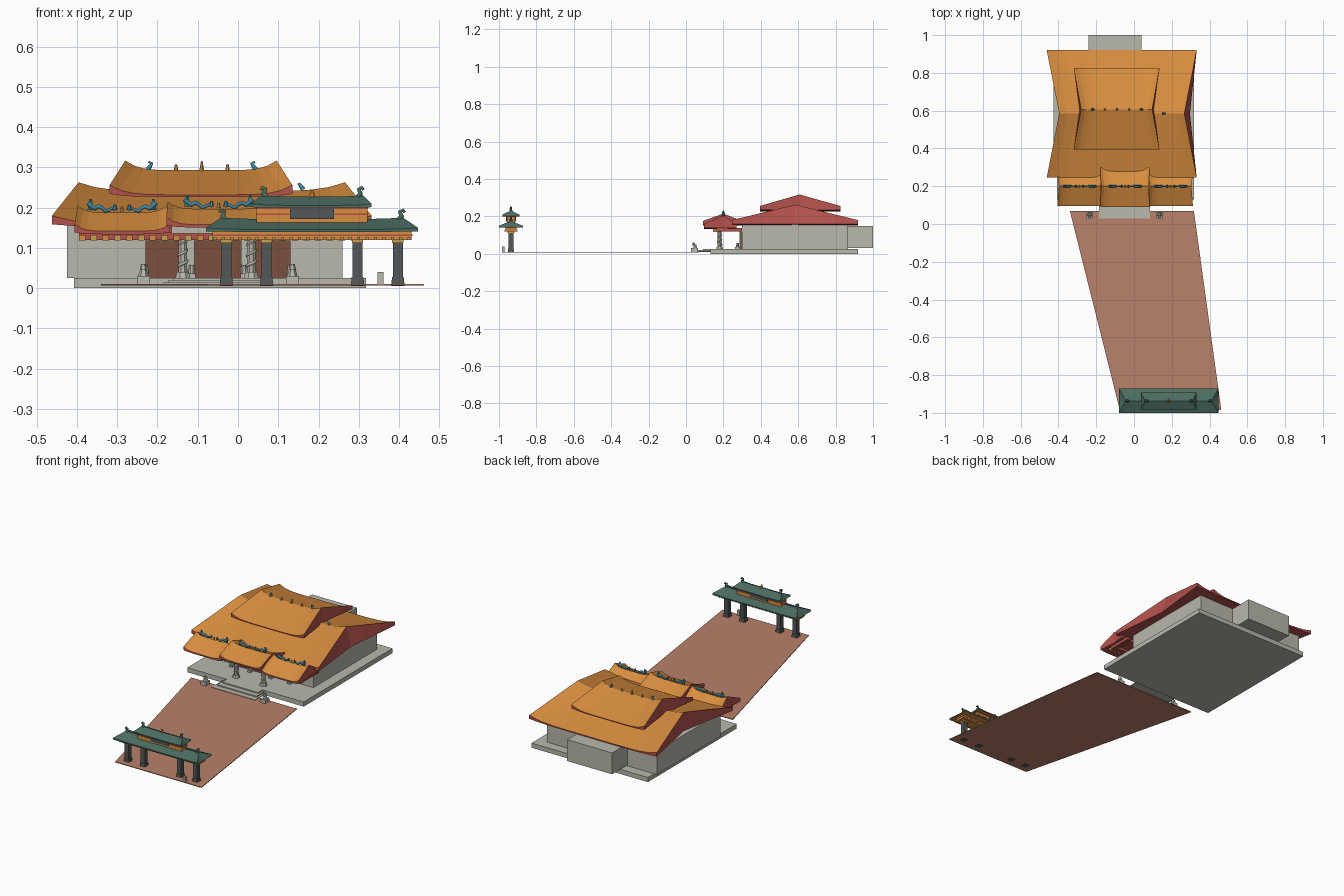
import bpy, bmesh, math
from mathutils import Matrix

if "Cube" in bpy.data.objects:
    bpy.data.objects.remove(bpy.data.objects["Cube"], do_unlink=True)


def material(name, r, g, b):
    m = bpy.data.materials.new(name)
    m.use_nodes = True
    m.diffuse_color = (r, g, b, 1)
    m.node_tree.nodes["Principled BSDF"].inputs["Base Color"].default_value = (r, g, b, 1)
    return m


ORANGE = material("orange tile", .69, .27, .05)
RED = material("red timber", .46, .085, .075)
STONE = material("pale stone", .48, .48, .42)
PAVING = material("brown paving", .49, .22, .145)
DOOR = material("door brown", .2, .08, .05)
GREEN = material("green tile", .07, .15, .12)
DARK = material("dark stone", .085, .095, .095)
BLUE = material("glazed blue", .05, .24, .36)
YELLOW = material("gold", .6, .36, .08)


def finish(name, bm, *mats):
    me = bpy.data.meshes.new(name)
    bmesh.ops.recalc_face_normals(bm, faces=bm.faces)
    bm.to_mesh(me)
    bm.free()
    for m in mats:
        me.materials.append(m)
    ob = bpy.data.objects.new(name, me)
    bpy.context.collection.objects.link(ob)


def box(name, mat, x0, x1, y0, y1, z0, z1):
    bm = bmesh.new()
    size = Matrix.Diagonal((x1 - x0, y1 - y0, z1 - z0, 1))
    mid = Matrix.Translation(((x0 + x1) / 2, (y0 + y1) / 2, (z0 + z1) / 2))
    bmesh.ops.create_cube(bm, size=1, matrix=mid @ size)
    finish(name, bm, mat)


def cone(name, mat, x, y, z0, z1, r0, r1, sides=8):
    bm = bmesh.new()
    bmesh.ops.create_cone(bm, cap_ends=True, segments=sides, radius1=r0, radius2=r1, depth=z1 - z0,
                          matrix=Matrix.Translation((x, y, (z0 + z1) / 2)) @ Matrix.Rotation(math.pi / sides, 4, 'Z'))
    finish(name, bm, mat)


def tube(name, mat, points, radius):
    """Tapering tube through the points, turned into a mesh."""
    cu = bpy.data.curves.new(name, 'CURVE')
    cu.dimensions = '3D'
    cu.bevel_depth, cu.bevel_resolution, cu.use_fill_caps = radius, 1, True
    sp = cu.splines.new('POLY')
    sp.points.add(len(points) - 1)
    for i, p in enumerate(points):
        sp.points[i].co = (*p, 1)
        sp.points[i].radius = 1.15 - .6 * i / (len(points) - 1)
    tmp = bpy.data.objects.new(name + "_path", cu)
    bpy.context.collection.objects.link(tmp)
    dg = bpy.context.evaluated_depsgraph_get()
    me = bpy.data.meshes.new_from_object(tmp.evaluated_get(dg))
    bpy.data.objects.remove(tmp, do_unlink=True)
    me.materials.clear()
    me.materials.append(mat)
    bpy.context.collection.objects.link(bpy.data.objects.new(name, me))


def roof(name, cx, w_eave, w_ridge, ys, z_eave, z_ridge, z_base, lift,
         mats=(ORANGE, RED), hip=False, flare=(0, 0)):
    """Swept roof: tiles on top, timber on the ends, eave edges and beneath; ys = front, ridge, back.
    flare pushes the foot of the gable out at each end."""
    bm = bmesh.new()
    n, steps = 16, 3
    top, low = [], []
    for j in range(-steps, steps + 1):
        t = abs(j) / steps
        y = ys[1] + ((ys[0] if j < 0 else ys[2]) - ys[1]) * t
        w = w_ridge + (w_eave - w_ridge) * t
        a, b = [], []
        for i in range(n + 1):
            u = 2 * i / n - 1
            wl = w_eave if hip else w + flare[u > 0] * (1 - t)
            sweep = lift * abs(u) ** 6
            a.append(bm.verts.new((cx + u * w, y, z_ridge + (z_eave - z_ridge) * t + sweep)))
            b.append(bm.verts.new((cx + u * wl, y, z_base + sweep * .3)))
        top.append(a)
        low.append(b)
    side = 0 if hip else 1
    for j in range(2 * steps):
        for i in range(n):
            bm.faces.new((top[j][i], top[j][i + 1], top[j + 1][i + 1], top[j + 1][i]))
            f = bm.faces.new((low[j][i], low[j + 1][i], low[j + 1][i + 1], low[j][i + 1]))
            f.material_index = 1
        for i in (0, n):
            f = bm.faces.new((top[j][i], top[j + 1][i], low[j + 1][i], low[j][i]))
            f.material_index = side
    for j in (0, -1):
        for i in range(n):
            f = bm.faces.new((top[j][i], top[j][i + 1], low[j][i + 1], low[j][i]))
            f.material_index = side
    finish(name, bm, *mats)


# Ground and platform
bm = bmesh.new()
corners = ((-.075, -.985), (.462, -.985), (.317, .07), (-.34, .07))
slab = bm.faces.new([bm.verts.new((x, y, .007)) for x, y in corners])
raised = bmesh.ops.extrude_face_region(bm, geom=[slab])["geom"]
bmesh.ops.translate(bm, vec=(0, 0, .004), verts=[v for v in raised if isinstance(v, bmesh.types.BMVert)])
finish("plaza", bm, PAVING)
box("platform", STONE, -.407, .318, .13, .92, 0, .026)
for k in range(3):
    box("step", STONE, -.185 + .012 * k, .085 - .012 * k, .03 + .03 * k, .14, .01, .014 + .006 * k)

# Hall body
box("hall_walls", STONE, -.425, .259, .3, .865, .026, .158)
box("rear_room", STONE, -.24, .04, .86, 1.0, .03, .15)
box("door_wall", DOOR, -.23, .13, .292, .3, .026, .118)
box("lintel", RED, -.39, .295, .16, .19, .12, .14)
box("porch_ceiling", RED, -.385, .29, .14, .27, .138, .152)
box("centre_fascia", STONE, -.165, .07, .125, .14, .136, .156)
for s in (-1, 1):
    box("door_post", STONE, -.05 + s * .07 - .012, -.05 + s * .07 + .012, .285, .3, .026, .12)
    box("porch_side_beam", RED, -.05 + s * .335 - .01, -.05 + s * .335 + .01, .17, .3, .12, .138)

# Porch brackets
for i in range(24):
    x = -.387 + i * .0293
    box("bracket", YELLOW if i % 2 else ORANGE, x - .008, x + .008, .145, .165, .118, .132)

# Hall roofs
roof("main_roof", -.065, .397, .331, (.245, .585, .92), .158, .241, .152, .022, flare=(0, .03))
roof("upper_roof", -.092, .227, .188, (.395, .607, .825), .232, .293, .227, .024, flare=(.008, .008))
roof("porch_roof_left", .194, .118, .11, (.095, .2, .27), .142, .188, .134, .017)
roof("porch_roof_right", -.288, .118, .11, (.095, .2, .27), .142, .188, .134, .017)
roof("porch_roof_centre", -.048, .13, .127, (.09, .2, .30), .158, .197, .151, .018)

# Ridge dragons in facing pairs with a pearl between
for cx, z in ((-.288, .194), (-.048, .203), (.194, .194)):
    for s in (-1, 1):
        path = [(cx + s * (.016 + .0085 * i), .2, z + .005 * math.sin(i * 1.7) + .00022 * i * i) for i in range(9)]
        tube("ridge_dragon", BLUE, path[::-1], .0065)
        cone("dragon_head", BLUE, cx + s * .018, .2, z, z + .014, .007, .003, 6)
        cone("dragon_tail", BLUE, cx + s * .078, .2, z, z + .028, .008, .003, 5)
    cone("ridge_pearl", YELLOW, cx, .2, z - .004, z + .009, .006, .003)

# Upper ridge figures
cone("ridge_finial", YELLOW, -.09, .607, .29, .316, .007, .002)
for s in (-1, 1):
    cone("ridge_charm", YELLOW, -.09 + s * .064, .607, .29, .307, .006, .003, 6)
    x = -.09 + s * .128
    tube("ridge_bird", BLUE, [(x + s * .006, .607, .295), (x, .607, .303),
                              (x - s * .004, .607, .31), (x + s * .004, .607, .314)], .006)
tube("corner_bird", BLUE, [(.162, .585, .245), (.155, .585, .255), (.15, .585, .261)], .006)

# Carved porch columns with a spiral, and door drums
for x in (-.137, .033):
    cone("column_base", STONE, x, .18, .026, .04, .02, .016)
    cone("column", STONE, x, .18, .038, .15, .0115, .0115)
    tube("column_carving", STONE, [(x + .011 * math.cos(i * .8), .18 + .011 * math.sin(i * .8), .042 + .0033 * i)
                                   for i in range(25)], .004)
for x in (-.23, -.115, .015, .13):
    box("door_drum_base", STONE, x - .009, x + .009, .262, .29, .026, .036)
    cone("door_drum", STONE, x, .276, .036, .058, .009, .007)

# Guardian statues and small marker stone
for x in (-.235, .135):
    box("guardian_plinth", STONE, x - .016, x + .016, .027, .063, .01, .03)
    cone("guardian_body", STONE, x, .049, .03, .05, .013, .007, 6)
    cone("guardian_head", STONE, x, .041, .045, .06, .009, .006, 6)
box("marker_stone", STONE, .347, .361, -.985, -.971, .01, .04)

# Gate
GX, GY = .184, -.936
box("gate_beam", ORANGE, GX - .247, GX + .247, GY - .03, GY + .03, .12, .142)
box("gate_beam_trim", RED, GX - .249, GX + .249, GY - .032, GY + .032, .13, .133)
for i in range(24):
    x = GX - .2415 + i * .021
    for s in (-1, 1):
        box("gate_dentil", YELLOW, x - .004, x + .004, GY + s * .031 - .003, GY + s * .031 + .003, .12, .127)
for s in (-1, 1):
    for d in (.113, .213):
        x = GX + s * d
        box("gate_post", DARK, x - .0125, x + .0125, GY - .0125, GY + .0125, .006, .125)
        cone("gate_post_base", DARK, x, GY, .006, .028, .0235, .0205, 4)
        box("gate_post_bracket", YELLOW, x - .014, x + .014, GY - .018, GY + .018, .112, .122)
roof("gate_lower_roof", GX, .263, .225, (GY - .064, GY, GY + .064), .146, .172, .14, .004, (GREEN, ORANGE), True)
box("gate_upper_beam", ORANGE, GX - .138, GX + .138, GY - .022, GY + .022, .16, .202)
for z in (.182, .197):
    box("gate_upper_trim", RED, GX - .139, GX + .139, GY - .024, GY + .024, z, z + .003)
for s in (-1, 1):
    box("gate_panel", DARK, GX - .055, GX + .055, GY + s * .023 - .004, GY + s * .023 + .004, .172, .199)
roof("gate_upper_roof", GX, .148, .125, (GY - .045, GY, GY + .045), .206, .228, .2, .004, (GREEN, ORANGE), True)
cone("gate_finial", ORANGE, GX, GY, .226, .245, .009, .003)
for s in (-1, 1):
    for d, z in ((.222, .17), (.12, .226)):
        x = GX + s * d
        tube("gate_ridge_hook", GREEN, [(x - s * .006, GY, z), (x, GY, z + .01), (x - s * .004, GY, z + .02),
                                        (x + s * .004, GY, z + .024), (x + s * .008, GY, z + .018)], .007)
